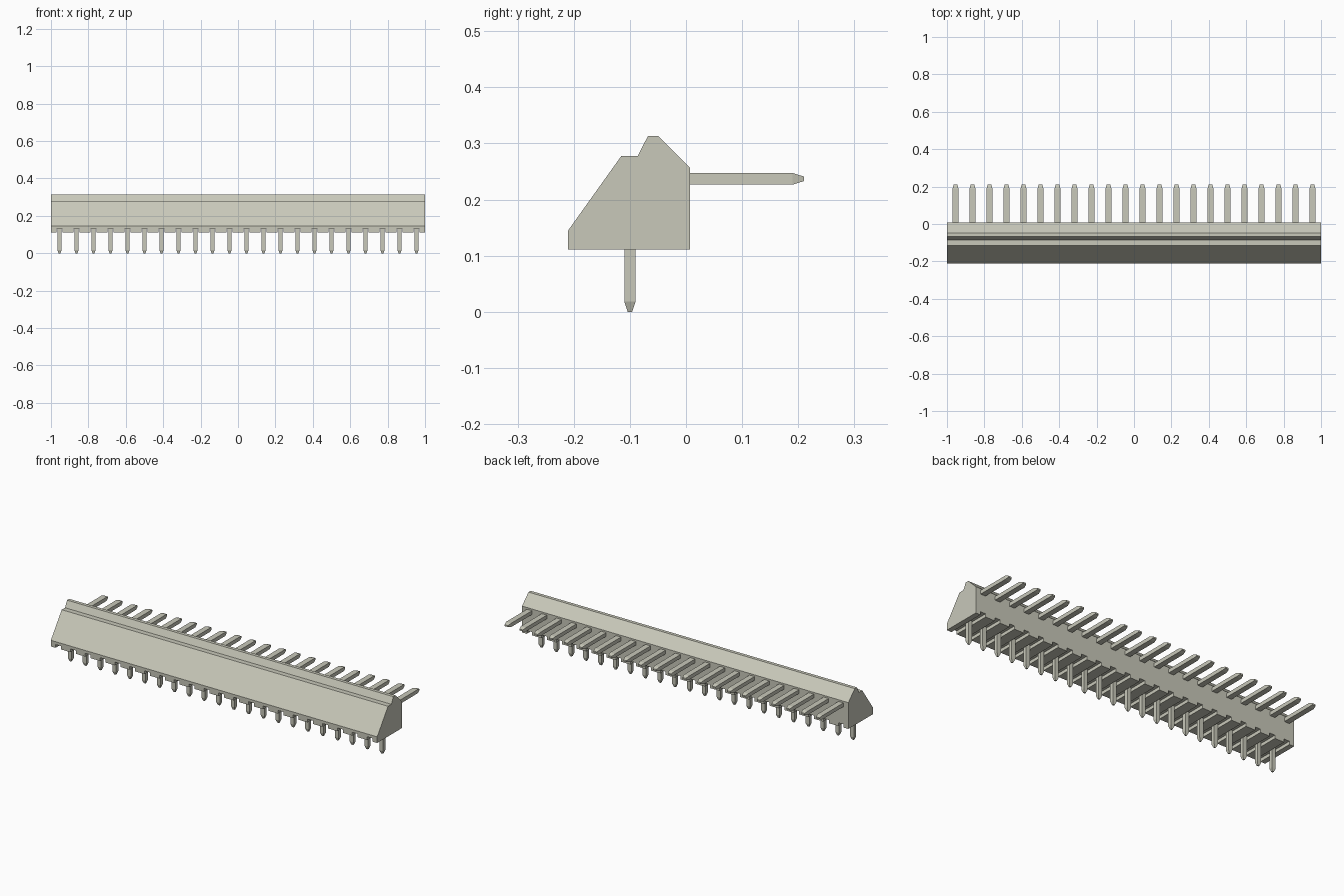
import bpy, bmesh
from mathutils import Vector

cube = bpy.data.objects.get("Cube")
if cube:
    bpy.data.objects.remove(cube, do_unlink=True)

# Single flat colour
mat = bpy.data.materials.new("warm_grey")
mat.use_nodes = True
colour = (0.58, 0.58, 0.49, 1)
mat.diffuse_color = colour
mat.node_tree.nodes["Principled BSDF"].inputs["Base Color"].default_value = colour

COUNT = 22
PITCH = 2 / COUNT
SLOTS = [(i - (COUNT - 1) / 2) * PITCH for i in range(COUNT)]


def finish(bm, name):
    bmesh.ops.recalc_face_normals(bm, faces=bm.faces)
    mesh = bpy.data.meshes.new(name)
    bm.to_mesh(mesh)
    bm.free()
    mesh.materials.append(mat)
    obj = bpy.data.objects.new(name, mesh)
    bpy.context.collection.objects.link(obj)
    return obj


def loft(bm, rings):
    """Skin a closed solid through a list of equal-length point rings."""
    loops = [[bm.verts.new(p) for p in ring] for ring in rings]
    for a, b in zip(loops, loops[1:]):
        for i in range(len(a)):
            j = (i + 1) % len(a)
            bm.faces.new((a[i], a[j], b[j], b[i]))
    bm.faces.new(loops[0])
    bm.faces.new(loops[-1])


def box_ring(centre, u, v, half_u, half_v):
    return [centre + u * half_u * s + v * half_v * t
            for s, t in ((-1, -1), (1, -1), (1, 1), (-1, 1))]


X, Y, Z = Vector((1, 0, 0)), Vector((0, 1, 0)), Vector((0, 0, 1))

# Housing: side profile extruded along the strip
profile = [(-0.21, 0.111), (0.007, 0.111), (0.007, 0.257), (-0.049, 0.313),
           (-0.068, 0.313), (-0.086, 0.278), (-0.115, 0.278), (-0.21, 0.145)]
bm = bmesh.new()
loft(bm, [[(x, y, z) for y, z in profile] for x in (-1, 1)])
housing = finish(bm, "housing")

# Grooves across the underside, one over each pin
bm = bmesh.new()
for x in SLOTS:
    loft(bm, [box_ring(Vector((x, y, 0.105)), X, Z, 0.0165, 0.024)
              for y in (-0.3, 0.1)])
cutter = finish(bm, "groove_cutter")
cutter.hide_render = True
cutter.hide_viewport = True
cut = housing.modifiers.new("grooves", "BOOLEAN")
cut.operation = "DIFFERENCE"
cut.solver = "EXACT"
cut.object = cutter

# Bake the grooves, then drop the cutter
bpy.context.view_layer.update()
graph = bpy.context.evaluated_depsgraph_get()
baked = bpy.data.meshes.new_from_object(housing.evaluated_get(graph))
housing.modifiers.clear()
housing.data = baked
bpy.data.objects.remove(cutter, do_unlink=True)

# Pins with tapered tips: one row down, one row out of the back
down, back = bmesh.new(), bmesh.new()
for x in SLOTS:
    loft(down, [box_ring(Vector((x, -0.1, z)), X, Y, w, d)
                for z, w, d in ((0.15, 0.0115, 0.01), (0.018, 0.0115, 0.01),
                                (0, 0.005, 0.004))])
    loft(back, [box_ring(Vector((x, y, 0.237)), X, Z, w, h)
                for y, w, h in ((-0.02, 0.0155, 0.0105), (0.19, 0.0155, 0.0105),
                                (0.21, 0.010, 0.004))])
finish(down, "lower_pins")
finish(back, "rear_pins")
